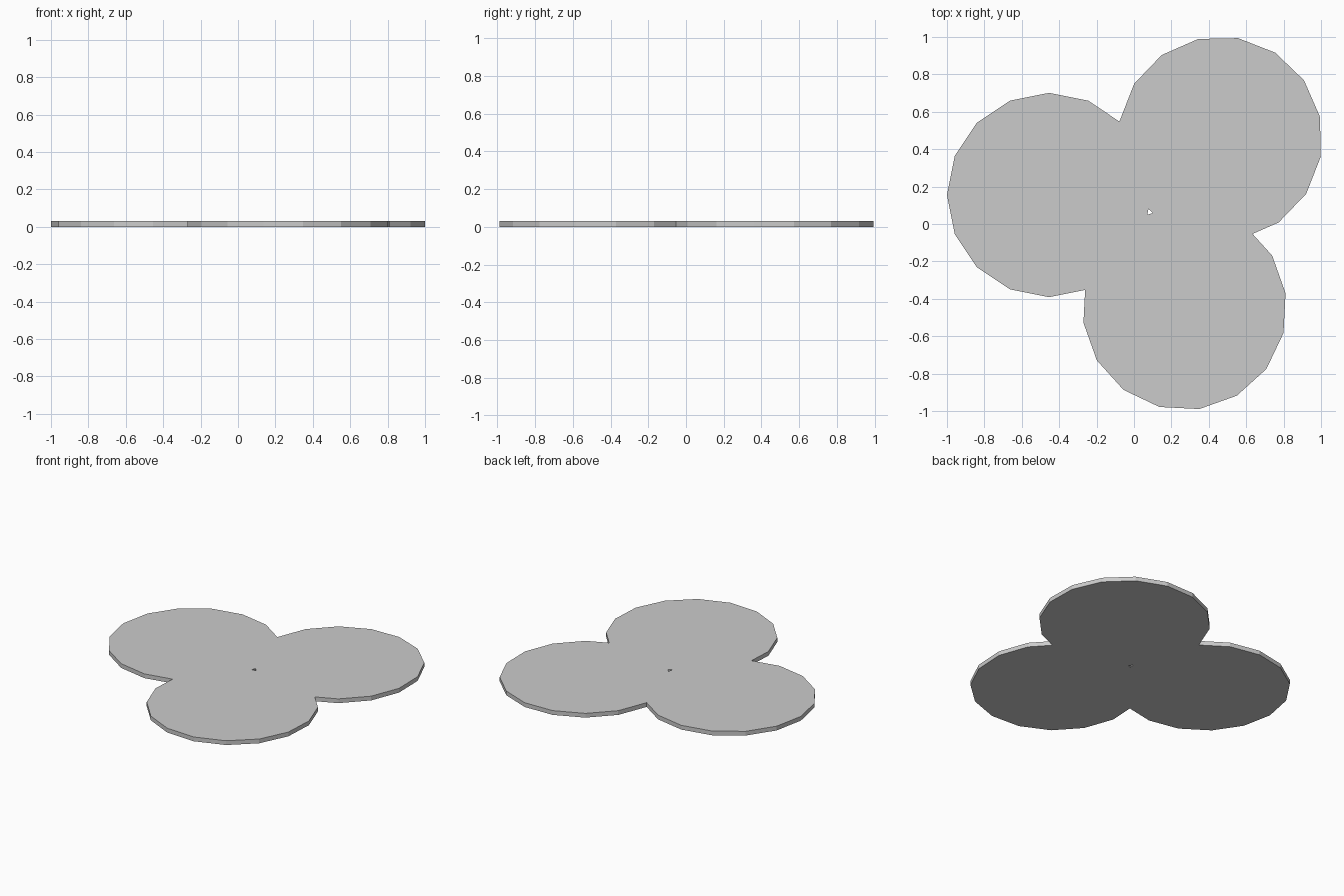
import bpy
from math import radians

if "Cube" in bpy.data.objects:
    bpy.data.objects.remove(bpy.data.objects["Cube"])

RADIUS, THICK = 0.546, 0.03


def lobe(name, x, y, phase):
    """16-sided flat disc standing on z = 0."""
    bpy.ops.mesh.primitive_cylinder_add(vertices=16, radius=RADIUS, depth=THICK,
                                        location=(x, y, THICK / 2),
                                        rotation=(0, 0, radians(phase)))
    ob = bpy.context.object
    ob.name = name
    return ob


# Three overlapping lobes; a tiny gap remains where they meet
plate = lobe("trefoil_plate", -0.454, 0.155, 0)
others = [lobe("lobe_back", 0.461, 0.456, 102.4),
          lobe("lobe_front", 0.27, -0.449, 98.3)]

# Merge the lobes into one clean plate
for ob in others:
    mod = plate.modifiers.new("union", 'BOOLEAN')
    mod.operation, mod.solver, mod.object = 'UNION', 'EXACT', ob
bpy.ops.object.select_all(action='DESELECT')
plate.select_set(True)
bpy.context.view_layer.objects.active = plate
for mod in list(plate.modifiers):
    bpy.ops.object.modifier_apply(modifier=mod.name)
for ob in others:
    bpy.data.objects.remove(ob, do_unlink=True)
